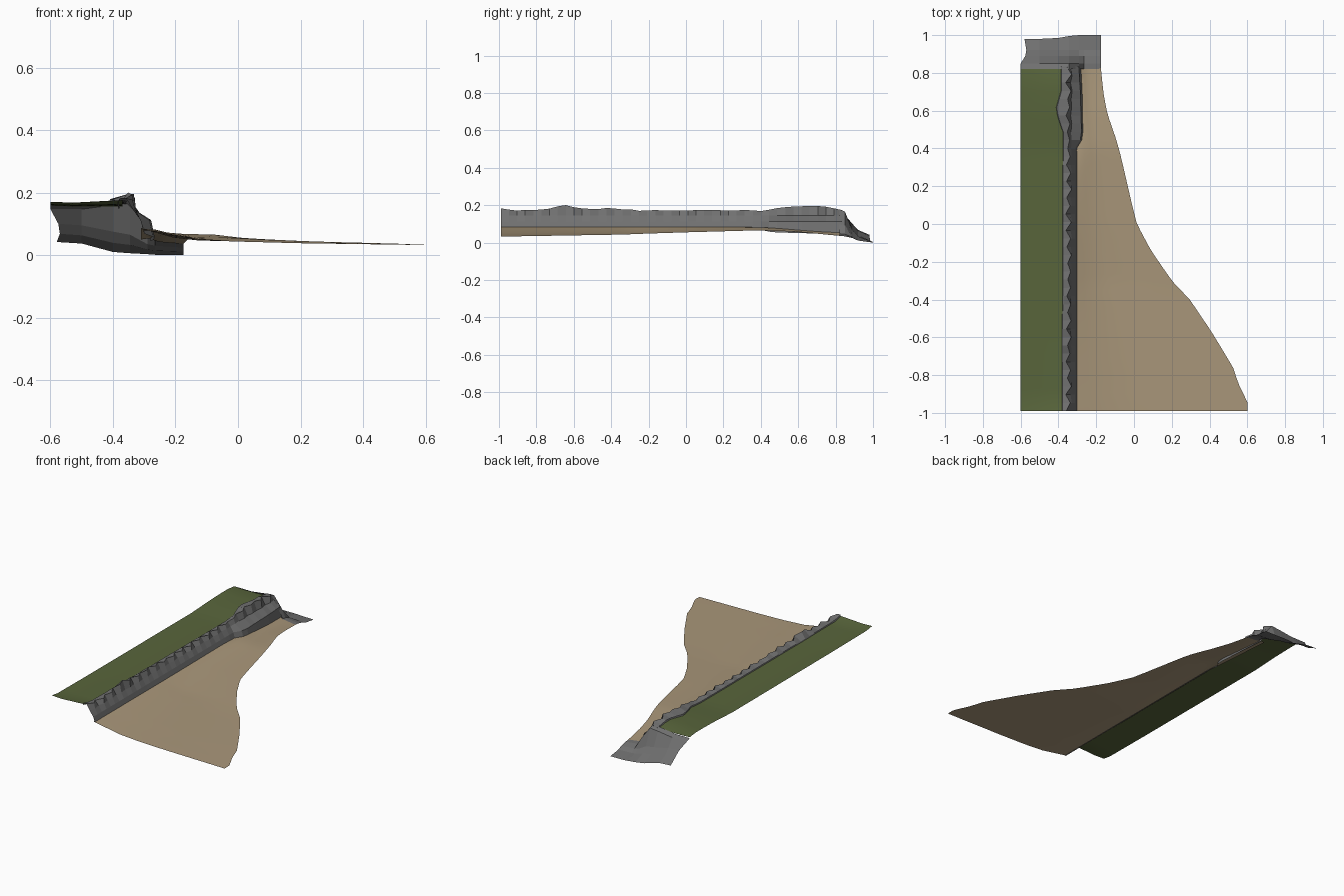
import bpy, math, random
from bpy import context

if "Cube" in bpy.data.objects:
    bpy.data.objects.remove(bpy.data.objects["Cube"])
random.seed(4)


def material(name, col):
    m = bpy.data.materials.new(name)
    m.diffuse_color = (*col, 1)
    m.use_nodes = True
    m.node_tree.nodes["Principled BSDF"].inputs["Base Color"].default_value = m.diffuse_color
    return m


GRASS = material("grass_green", (0.098, 0.13, 0.044))
SAND = material("sand_beige", (0.40, 0.31, 0.195))
ROCK = material("rock_grey", (0.165, 0.165, 0.165))


def interp(table, t):
    """Piecewise linear lookup in a list of (t, value)."""
    if t <= table[0][0]:
        return table[0][1]
    for (a, va), (b, vb) in zip(table, table[1:]):
        if t <= b:
            return va + (vb - va) * (t - a) / (b - a)
    return table[-1][1]


def sheet(name, rows, mat, smooth=False):
    """Skin a list of equal-length point rows (rows go +y, points go +x)."""
    n = len(rows[0])
    faces = [(i * n + j, i * n + j + 1, (i + 1) * n + j + 1, (i + 1) * n + j)
             for i in range(len(rows) - 1) for j in range(n - 1)]
    me = bpy.data.meshes.new(name)
    me.from_pydata([p for r in rows for p in r], [], faces)
    me.materials.append(mat)
    ob = bpy.data.objects.new(name, me)
    context.collection.objects.link(ob)
    if smooth:
        for o in context.selected_objects:
            o.select_set(False)
        ob.select_set(True)
        context.view_layer.objects.active = ob
        bpy.ops.object.shade_smooth_by_angle(angle=math.radians(30))
    return ob


def steps(a, b, n):
    return [a + (b - a) * i / n for i in range(n + 1)]


# grass plateau: gently rolling strip that rises at the far end
grass_z = [(-1, .178), (-.93, .162), (-.6, .158), (.4, .156), (.58, .172), (.75, .178), (.82, .165)]
rows = []
for y in steps(-.99, .82, 30):
    z = interp(grass_z, y)
    rows.append([(x, y, .155 + (z - .155) * k + d) for x, k, d in
                 ((-.6, .6, .003), (-.53, .6, 0), (-.45, .8, 0), (-.37, 1, 0))])
sheet("grass_plateau", rows, GRASS, True)

# sand beach: curved shoreline, steep near the cliff and flat at the water
shore = [(-.99, .60), (-.94, .60), (-.84, .55), (-.76, .525), (-.57, .41), (-.40, .295),
         (-.30, .20), (-.14, .09), (0, .015), (.1, -.01), (.36, -.07), (.45, -.095),
         (.58, -.14), (.68, -.16), (.82, -.175)]
shore_z = [(-1, .032), (-.4, .042), (0, .055), (.4, .066), (.6, .058), (.82, .036)]
inner_z = [(-1, .084), (.3, .086), (.45, .075), (.82, .05)]
mid_z = [(-1, .040), (-.3, .044), (0, .058), (.4, .07), (.82, .042)]
rows = []
for y in steps(-.99, .825, 40):
    xe, zi, zm, ze = (interp(t, y) for t in (shore, inner_z, mid_z, shore_z))
    zs = zm + .012
    row = [(-.31, y, zi)]
    for k in (.08, .2, .35, .55, .78, 1):
        z = interp([(0, zi), (.08, zi * .6 + zs * .4), (.2, zs), (.4, zm), (1, ze)], k)
        row.append((-.31 + (xe + .31) * k, y, z))
    rows.append(row)
sheet("sand_beach", rows, SAND, True)

# cliff wall: jagged lip above a steep face, bulging at the far end
lip_z = [(-1, .188), (-.9, .172), (-.76, .18), (-.64, .20), (-.53, .178), (-.4, .187),
         (-.25, .172), (.2, .176), (.4, .172), (.55, .194), (.75, .194), (.83, .172)]
back_x = [(-1, -.385), (.5, -.38), (.55, -.405), (.62, -.415), (.7, -.39), (.83, -.39)]
foot_x = [(-1, -.30), (.42, -.30), (.45, -.265), (.7, -.272), (.83, -.28)]
foot_z = [(-1, .078), (.35, .08), (.46, .055), (.83, .045)]
rows = []
for i, y in enumerate(steps(-.99, .835, 42)):
    jag = (.012 if i % 2 else -.008) + random.uniform(-.006, .006)
    fx, fz = interp(foot_x, y), interp(foot_z, y)
    lz = interp(lip_z, y) + random.uniform(-.004, .002)
    rows.append([(interp(back_x, y), y, interp(grass_z, y) - .008),
                 (interp(back_x, y) + .006, y, interp(grass_z, y) + .006),
                 (-.348 + jag, y, lz),
                 (-.332 + jag * .3, y, .145),
                 (fx - .012, y, .112),
                 (fx, y, fz)])
sheet("cliff_wall", rows, ROCK)

# rock headland: end slope falling from the plateau down to the sea bed
columns = [  # x, shoulder height, mid height, foot height, back edge y
    (-.60, .158, .10, .042, .98), (-.50, .158, .095, .037, .98), (-.40, .172, .075, .010, .985),
    (-.345, .178, .065, .006, .995), (-.29, .10, .035, .003, 1.0), (-.265, .048, .03, .001, 1.0),
    (-.175, .036, .024, .0, 1.0)]
rows = [[], [], [], [], []]
for x, top, mid, foot, yb in columns:
    cut = .025 if x < -.55 else 0
    rows[0].append((x, .82, top))
    rows[1].append((x, .85, top * .93))
    rows[2].append((x + cut, .89, mid))
    rows[3].append((x + cut * 1.2, .92, mid * .45 + foot * .55))
    rows[4].append((x + cut * .8, yb, foot))
sheet("rock_headland", rows, ROCK)
